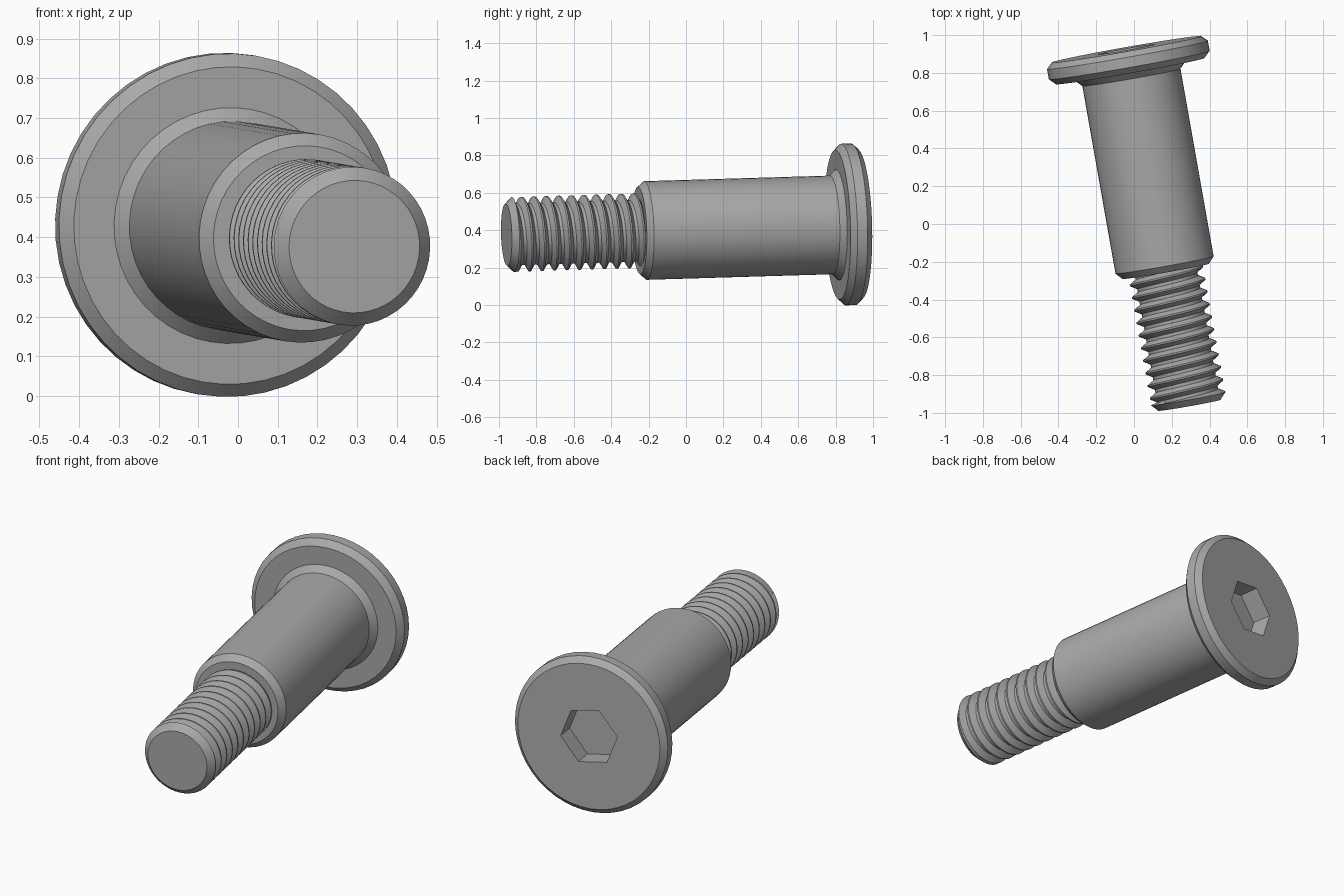
import bpy, bmesh, math
from mathutils import Matrix, Vector

if "Cube" in bpy.data.objects:
    bpy.data.objects.remove(bpy.data.objects["Cube"], do_unlink=True)

SEGMENTS = 48
START = math.radians(9.5)          # turn of the hex socket about the axis

# One grey metal for everything
metal = bpy.data.materials.new("grey_metal")
metal.use_nodes = True
COLOUR = (0.40, 0.40, 0.40, 1)
metal.diffuse_color = COLOUR
metal.node_tree.nodes["Principled BSDF"].inputs["Base Color"].default_value = COLOUR

# Bolt axis: local z runs from the threaded tip to the head
tip = Vector((0.293, -0.96, 0.376))
axis_z = Vector((-0.333, 1.885, 0.0565)).normalized()
axis_x = axis_z.cross(Vector((0, 0, -1))).normalized()
axis_y = axis_z.cross(axis_x)
PLACE = Matrix.Translation(tip) @ Matrix((axis_x, axis_y, axis_z)).transposed().to_4x4()


def ring(bm, radius, t, count=SEGMENTS):
    angles = [START + math.tau * j / count for j in range(count)]
    return [bm.verts.new((radius * math.cos(a), radius * math.sin(a), t)) for a in angles]


def skin(bm, low, high):
    n = len(low)
    for j in range(n):
        k = (j + 1) % n
        bm.faces.new((low[j], low[k], high[k], high[j]))


def lathe(bm, profile):
    rings = [ring(bm, r, t) for r, t in profile]
    for low, high in zip(rings, rings[1:]):
        skin(bm, low, high)
    return rings


def finish(bm, name):
    mesh = bpy.data.meshes.new(name)
    bm.transform(PLACE)
    bm.to_mesh(mesh)
    bm.free()
    mesh.materials.append(metal)
    obj = bpy.data.objects.new(name, mesh)
    bpy.context.collection.objects.link(obj)
    bpy.ops.object.select_all(action="DESELECT")
    obj.select_set(True)
    bpy.context.view_layer.objects.active = obj
    bpy.ops.object.shade_smooth_by_angle(angle=math.radians(25))


# Head: chamfered disc with a hexagonal socket in the end face
bm = bmesh.new()
TOP, SOCKET_R, SOCKET_DEPTH = 1.915, 0.162, 0.11
rings = lathe(bm, [(0.26, 1.798), (0.40, 1.798), (0.4325, 1.83),
                   (0.4325, 1.885), (0.402, TOP)])
mouth = ring(bm, SOCKET_R, TOP, 6)
floor = ring(bm, SOCKET_R, TOP - SOCKET_DEPTH, 6)
skin(bm, mouth, floor)
bm.faces.new(floor)
step = SEGMENTS // 6
for k in range(6):
    arc = [rings[-1][(k * step + j) % SEGMENTS] for j in range(step + 1)]
    bm.faces.new(arc + [mouth[(k + 1) % 6], mouth[k]])
finish(bm, "head")

# Shoulder: plain shank, chamfered at the thread end, flared under the head
bm = bmesh.new()
lathe(bm, [(0.14, 0.721), (0.233, 0.721), (0.264, 0.755),
           (0.264, 1.764), (0.298, 1.799)])
finish(bm, "shoulder")

# Thread: helical ridge with a chamfered tip
bm = bmesh.new()
PITCH, MAJOR, MINOR = 0.0677, 0.2, 0.165
T_LOW, T_HIGH = 0.035, 0.73
RIDGE = [(0.0, MAJOR), (0.125, MAJOR), (0.4375, MINOR), (0.6875, MINOR)]
TURNS = math.ceil(T_HIGH / PITCH) + 2


def thread_point(turn, frac, radius, j):
    t = PITCH * (turn - 1 + frac + j / SEGMENTS)
    if t <= T_LOW:
        return MAJOR, T_LOW
    if t >= T_HIGH:
        return MINOR, T_HIGH
    return radius, t


columns = []
for j in range(SEGMENTS + 1):
    a = START + math.tau * j / SEGMENTS
    points = [(0.167, 0.0), (MAJOR, T_LOW)]
    points += [thread_point(k, f, r, j) for k in range(-1, TURNS) for f, r in RIDGE]
    points.append((MINOR, T_HIGH))
    columns.append([bm.verts.new((r * math.cos(a), r * math.sin(a), t)) for r, t in points])
for left, right in zip(columns, columns[1:]):
    for i in range(len(left) - 1):
        bm.faces.new((left[i], right[i], right[i + 1], left[i + 1]))
bm.faces.new([c[0] for c in reversed(columns[:-1])])
bmesh.ops.remove_doubles(bm, verts=bm.verts, dist=1e-5)
finish(bm, "thread")
